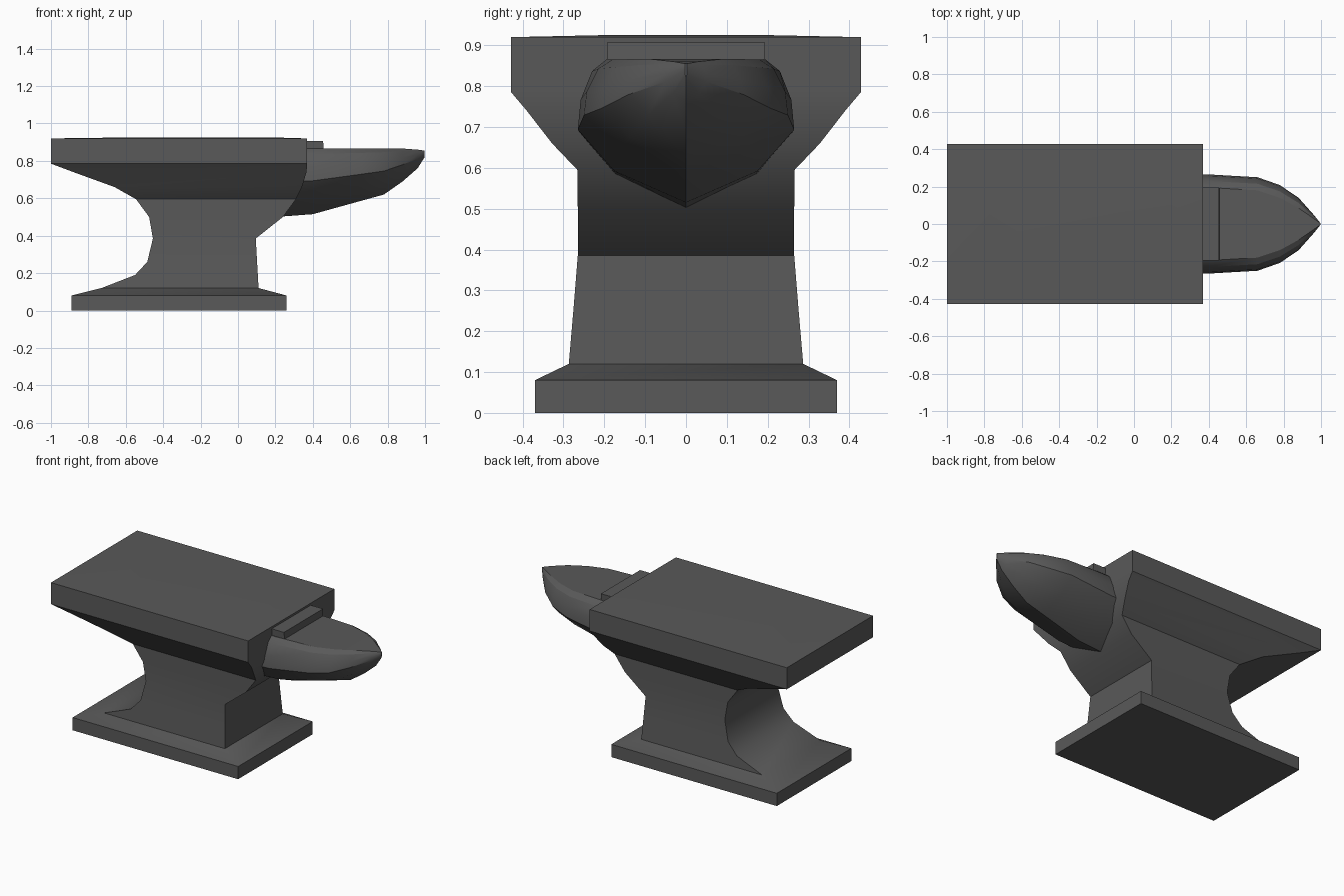
import bpy, bmesh, math

if "Cube" in bpy.data.objects:
    bpy.data.objects.remove(bpy.data.objects["Cube"])

iron = bpy.data.materials.new("dark_iron")
iron.diffuse_color = (0.1, 0.1, 0.1, 1)
iron.use_nodes = True
iron.node_tree.nodes["Principled BSDF"].inputs["Base Color"].default_value = iron.diffuse_color


def loft(name, rings, angle):
    """Skin a closed solid through rings of equal point count."""
    bm = bmesh.new()
    rows = [[bm.verts.new(p) for p in ring] for ring in rings]
    n = len(rows[0])
    for a, b in zip(rows, rows[1:]):
        for i in range(n):
            j = (i + 1) % n
            bm.faces.new((a[i], a[j], b[j], b[i]))
    bm.faces.new(rows[0][::-1])
    bm.faces.new(rows[-1])
    bmesh.ops.recalc_face_normals(bm, faces=bm.faces)
    mesh = bpy.data.meshes.new(name)
    bm.to_mesh(mesh)
    bm.free()
    mesh.materials.append(iron)
    obj = bpy.data.objects.new(name, mesh)
    bpy.context.collection.objects.link(obj)
    bpy.ops.object.select_all(action='DESELECT')
    obj.select_set(True)
    bpy.context.view_layer.objects.active = obj
    bpy.ops.object.shade_smooth_by_angle(angle=math.radians(angle))
    return obj


def rect(z, x0, x1, w):
    return [(x0, -w, z), (x1, -w, z), (x1, w, z), (x0, w, z)]


# Body: foot, waist and face as rectangles (z, left x, right x, half width)
body = [(0, -.89, .26, .37), (.08, -.89, .26, .37), (.12, -.73, .11, .287),
        (.19, -.55, .106, .281), (.26, -.485, .102, .275),
        (.385, -.455, .095, .265), (.5, -.475, .24, .265),
        (.595, -.545, .31, .266), (.66, -.66, .342, .328),
        (.74, -.88, .366, .39), (.785, -1, .37, .428),
        (.92, -1, .37, .428), (.925, -.62, .2, .2)]
loft("anvil_body", [rect(*r) for r in body], 30)


# Horn: keeled sections tapering to the tip
def horn_ring(x, top, side, zt, zb):
    h = zt - zb
    half = [(top, zt), (top + (side - top) * .5, zt - .08 * h),
            (top + (side - top) * .9, zt - .28 * h),
            (side, zt - .49 * h), (side * .66, zt - .78 * h)]
    right = [(x, y, z) for y, z in half]
    left = [(x, -y, z) for y, z in reversed(half)]
    return right + [(x, 0, zb)] + left


# (x, top half width, widest half width, top z, bottom z)
horn = [(.2, .195, .262, .865, .5), (.4, .195, .265, .865, .515),
        (.66, .18, .25, .865, .587), (.78, .14, .208, .866, .62),
        (.88, .085, .14, .866, .69), (.96, .03, .05, .86, .76),
        (.998, .002, .003, .855, .82)]
loft("horn", [horn_ring(*h) for h in horn], 30)

# Step between face and horn
loft("step", [rect(.84, .3, .46, .19), rect(.907, .3, .455, .194)], 30)
